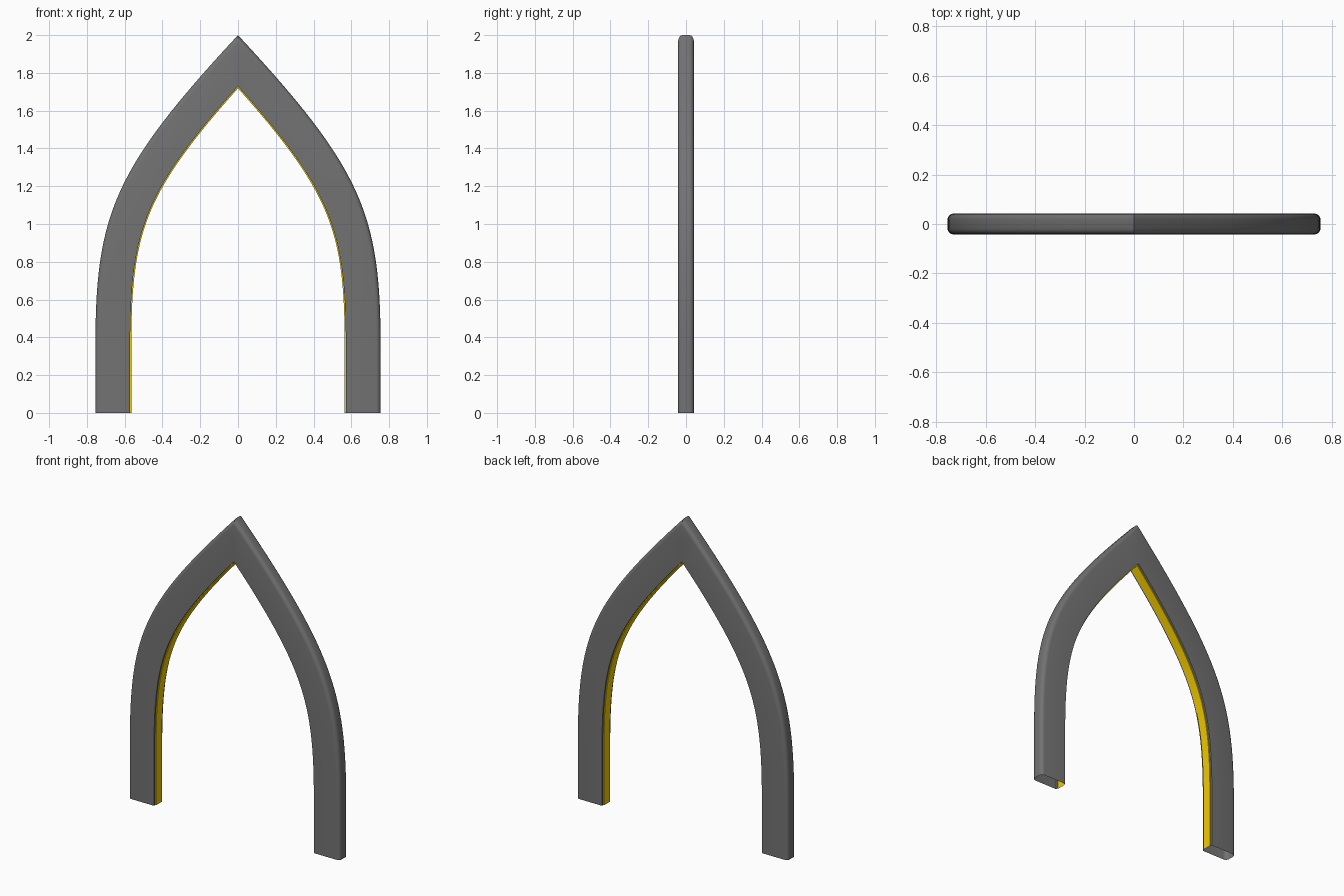
import bpy, bmesh, math
from mathutils import Vector

if "Cube" in bpy.data.objects:
    bpy.data.objects.remove(bpy.data.objects["Cube"])

# Outer edge of the right half: straight foot, then a curve up to the apex
P = [Vector(p) for p in ((0.755, 0.35), (0.755, 1.05), (0.66, 1.29), (0.0, 2.0))]
STEPS = 28


def edge_path():
    """(point, outward normal) pairs in the x-z plane."""
    path = [(Vector((0.755, 0.0)), Vector((1, 0)))]
    for i in range(STEPS + 1):
        t = i / STEPS
        s = 1 - t
        pt = P[0]*s**3 + P[1]*3*s*s*t + P[2]*3*s*t*t + P[3]*t**3
        d = (P[1]-P[0])*s*s + (P[2]-P[1])*2*s*t + (P[3]-P[2])*t*t
        d.normalize()
        path.append((pt, Vector((d.y, -d.x))))
    return path


def sweep(name, profile, color):
    """Sweep an open (inset, y) profile, cut it at the middle and mirror it."""
    bm = bmesh.new()
    rows = []
    for pt, n in edge_path():
        rows.append([bm.verts.new((pt.x - n.x*w, y, pt.y - n.y*w)) for w, y in profile])
    for a, b in zip(rows, rows[1:]):
        for j in range(len(profile) - 1):
            bm.faces.new((a[j], a[j+1], b[j+1], b[j]))
    bmesh.ops.bisect_plane(bm, geom=bm.verts[:] + bm.edges[:] + bm.faces[:], dist=1e-5,
                           plane_co=(0, 0, 0), plane_no=(-1, 0, 0), clear_outer=True)
    me = bpy.data.meshes.new(name)
    bm.to_mesh(me)
    bm.free()
    ob = bpy.data.objects.new(name, me)
    bpy.context.collection.objects.link(ob)
    mod = ob.modifiers.new("mirror", 'MIRROR')
    mod.use_axis = (True, False, False)
    mod.merge_threshold = 0.0005
    bpy.ops.object.select_all(action='DESELECT')
    ob.select_set(True)
    bpy.context.view_layer.objects.active = ob
    bpy.ops.object.modifier_apply(modifier=mod.name)
    bpy.ops.object.shade_smooth_by_angle(angle=math.radians(35))
    mat = bpy.data.materials.new(name + "_color")
    mat.diffuse_color = color
    mat.use_nodes = True
    mat.node_tree.nodes["Principled BSDF"].inputs["Base Color"].default_value = mat.diffuse_color
    ob.data.materials.append(mat)
    return ob


# Hollow dark grey arch frame with rounded outer corners, open at the feet
HALF, R, LIP = 0.042, 0.024, 0.184
front = [(LIP, -0.03), (LIP, -HALF)]
for k in range(5):
    a = math.radians(90 * k / 4)
    front.append((R - R*math.sin(a), -(HALF - R) - R*math.cos(a)))
sweep("arch_frame", front + [(w, -y) for w, y in reversed(front)], (0.17, 0.17, 0.17, 1))

# Yellow strip lining the inside of the arch
sweep("inner_strip", [(LIP, 0.03), (0.19, 0.03), (0.19, -0.03), (LIP, -0.03)],
      (0.9, 0.6, 0.0, 1))
